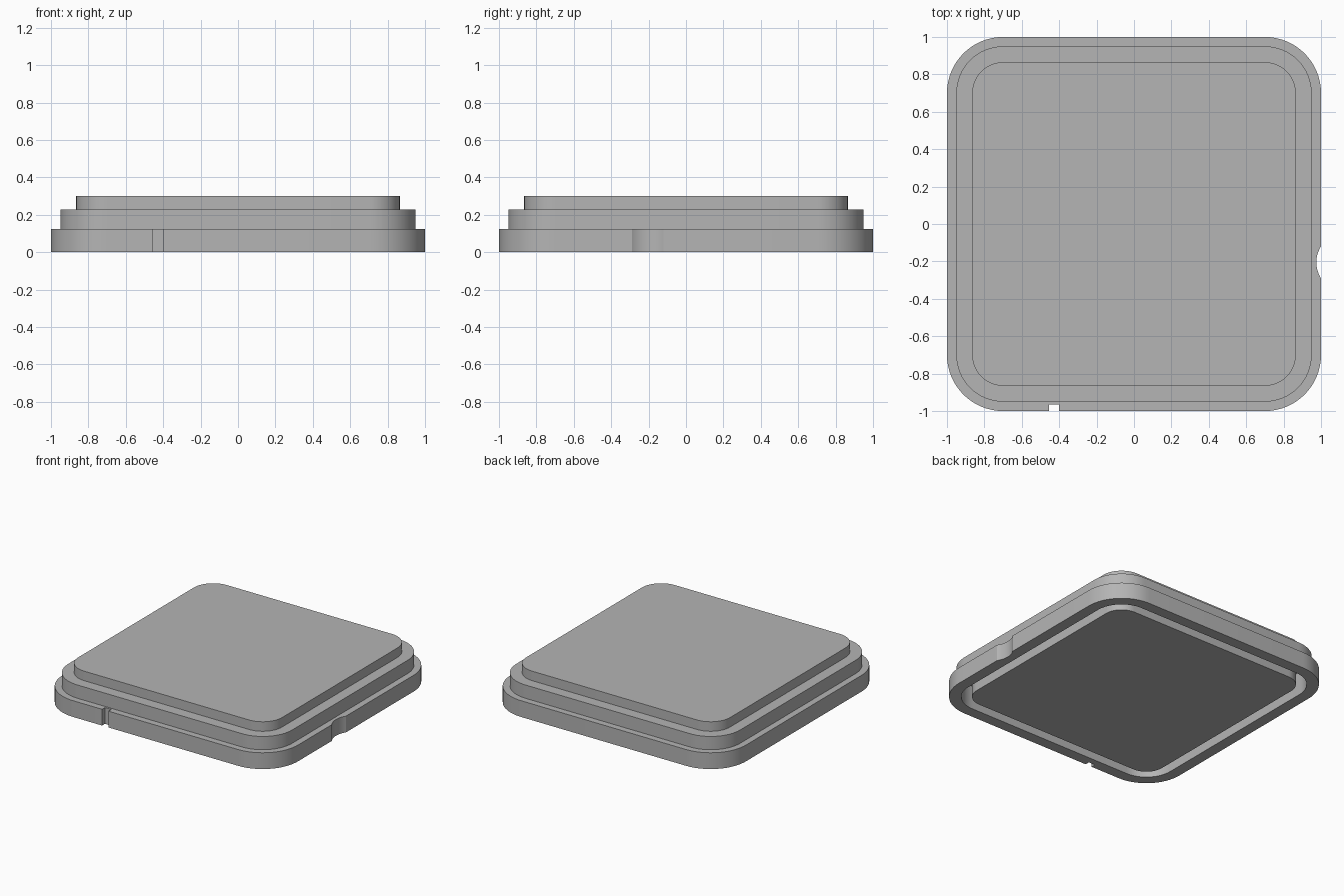
import bpy
import bmesh
import math

if "Cube" in bpy.data.objects:
    bpy.data.objects.remove(bpy.data.objects["Cube"], do_unlink=True)

CORE = 0.70          # corner arc centres shared by every tier
CORNER_STEPS = 16

grey = bpy.data.materials.new("plain grey")
grey.use_nodes = True
colour = (0.46, 0.46, 0.46, 1)
grey.diffuse_color = colour
grey.node_tree.nodes["Principled BSDF"].inputs["Base Color"].default_value = colour


def rounded_ring(bm, half, z):
    """Rounded square of verts with the given half width."""
    ring = []
    for quarter in range(4):
        middle = math.radians(45 + 90 * quarter)
        cx = math.copysign(CORE, math.cos(middle))
        cy = math.copysign(CORE, math.sin(middle))
        for i in range(CORNER_STEPS + 1):
            a = math.radians(90) * (quarter + i / CORNER_STEPS)
            r = half - CORE
            ring.append(bm.verts.new((cx + r * math.cos(a), cy + r * math.sin(a), z)))
    return ring


def loft(name, profile):
    """Skin rounded squares through (half width, height) pairs and cap the ends."""
    bm = bmesh.new()
    rings = [rounded_ring(bm, half, z) for half, z in profile]
    for low, high in zip(rings, rings[1:]):
        n = len(low)
        for i in range(n):
            j = (i + 1) % n
            bm.faces.new((low[i], low[j], high[j], high[i]))
    bm.faces.new(rings[0][::-1])
    bm.faces.new(rings[-1])
    bmesh.ops.recalc_face_normals(bm, faces=bm.faces)
    mesh = bpy.data.meshes.new(name)
    bm.to_mesh(mesh)
    bm.free()
    mesh.materials.append(grey)
    obj = bpy.data.objects.new(name, mesh)
    bpy.context.collection.objects.link(obj)
    return obj


def cut(target, cutter):
    """Subtract the cutter and throw it away."""
    cutter.hide_render = True
    cutter.data.materials.append(grey)
    bpy.ops.object.select_all(action="DESELECT")
    bpy.context.view_layer.objects.active = target
    target.select_set(True)
    mod = target.modifiers.new("notch", "BOOLEAN")
    mod.operation = "DIFFERENCE"
    mod.solver = "EXACT"
    mod.object = cutter
    bpy.ops.object.modifier_apply(modifier=mod.name)
    bpy.data.objects.remove(cutter, do_unlink=True)


# Three-tier lid: underside plug, groove, rim, then the steps up to the top
lid = loft("stepped_lid", [
    (0.84, 0), (0.84, 0.18), (0.915, 0.18), (0.915, 0),
    (1, 0), (1, 0.125), (0.95, 0.125), (0.95, 0.227),
    (0.865, 0.227), (0.865, 0.30),
])

# Square key slot in the front of the rim
bpy.ops.mesh.primitive_cube_add(size=1, location=(-0.427, -1.015, 0.06))
slot = bpy.context.object
slot.name = "slot_cutter"
slot.scale = (0.054, 0.1, 0.4)
cut(lid, slot)

# Shallow round thumb notch in the left side of the rim
bpy.ops.mesh.primitive_cylinder_add(vertices=96, radius=0.157, depth=0.4,
                                    location=(1.132, -0.205, 0.06))
thumb = bpy.context.object
thumb.name = "thumb_cutter"
cut(lid, thumb)

bpy.ops.object.select_all(action="DESELECT")
lid.select_set(True)
bpy.context.view_layer.objects.active = lid
bpy.ops.object.shade_smooth_by_angle(angle=math.radians(25))
